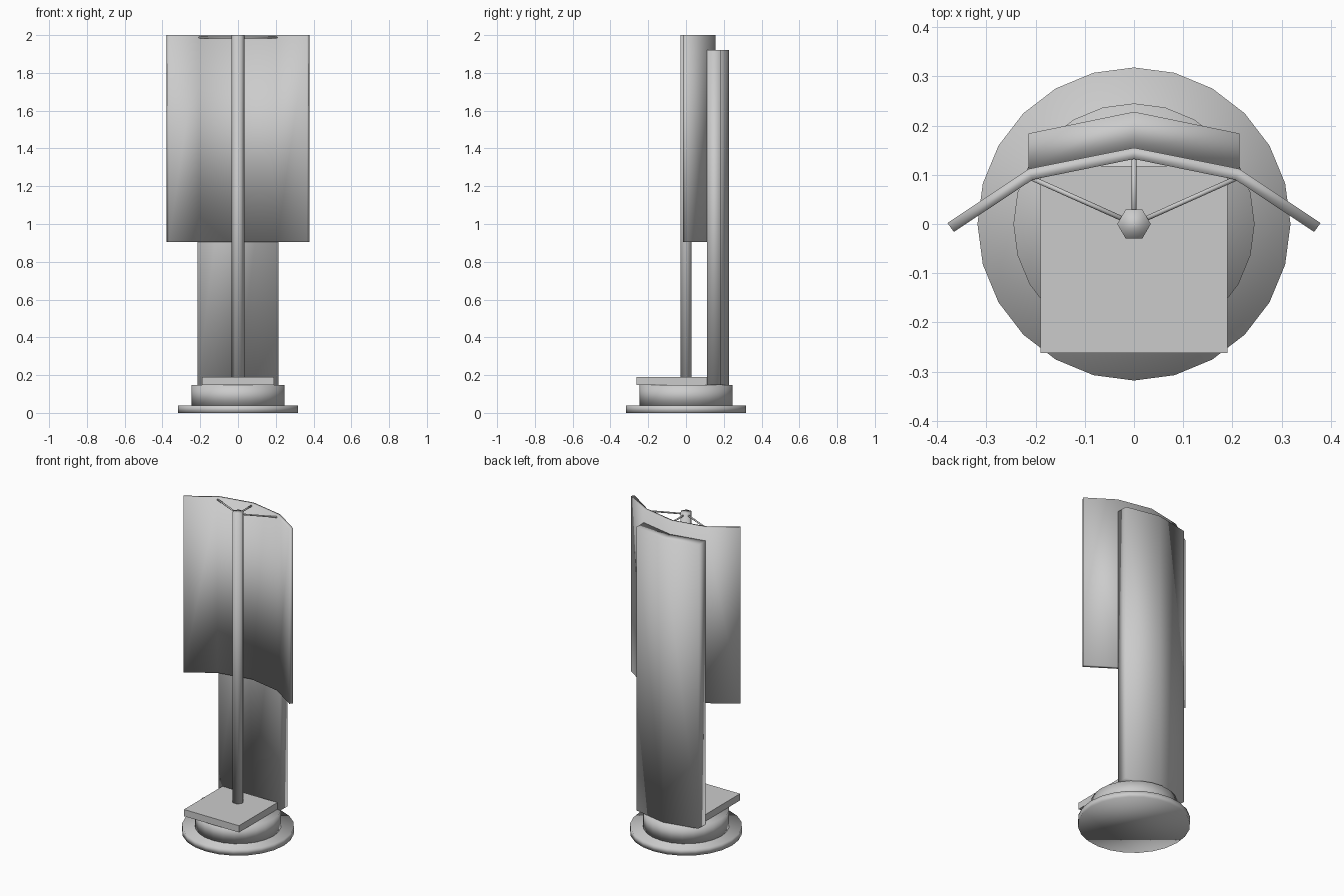
import bpy, bmesh, math
from mathutils import Vector

if "Cube" in bpy.data.objects:
    bpy.data.objects.remove(bpy.data.objects["Cube"])


def finish(name, bm, smooth=True):
    bmesh.ops.recalc_face_normals(bm, faces=bm.faces)
    me = bpy.data.meshes.new(name)
    bm.to_mesh(me)
    bm.free()
    for p in me.polygons:
        p.use_smooth = smooth
    ob = bpy.data.objects.new(name, me)
    bpy.context.collection.objects.link(ob)
    return ob


def rod(name, a, b, r, sides):
    """Capped cylinder from a to b."""
    a, b = Vector(a), Vector(b)
    bm = bmesh.new()
    bmesh.ops.create_cone(bm, cap_ends=True, segments=sides,
                          radius1=r, radius2=r, depth=(b - a).length)
    d = b - a
    if abs(d.x) + abs(d.y) > 1e-6:
        bm.transform(d.to_track_quat('Z', 'Y').to_matrix().to_4x4())
    bmesh.ops.translate(bm, verts=bm.verts, vec=(a + b) / 2)
    return finish(name, bm)


def bent_panel(name, inner, outer, z0, z1):
    """Symmetric folded panel; profiles run from the centre to the +x edge."""
    full = lambda p: [(-x, y) for x, y in reversed(p[1:])] + p
    inn, out = full(inner), full(outer)
    bm = bmesh.new()
    rings = [[[bm.verts.new((x, y, z)) for x, y in line] for line in (inn, out)]
             for z in (z0, z1)]
    (ib, ob), (it, ot) = rings
    for i in range(len(inn) - 1):
        for p, q in ((ib, it), (ob, ot), (ib, ob), (it, ot)):
            bm.faces.new((p[i], p[i + 1], q[i + 1], q[i]))
    for k in (0, -1):
        bm.faces.new((ib[k], ob[k], ot[k], it[k]))
    return finish(name, bm)


# Round foot and drum
rod("base_disc", (0, 0, 0), (0, 0, 0.04), 0.318, 24)
rod("base_drum", (0, 0, 0.04), (0, 0, 0.148), 0.245, 24)

# Square plate
bm = bmesh.new()
bmesh.ops.create_cube(bm, size=1)
bmesh.ops.scale(bm, verts=bm.verts, vec=(0.38, 0.38, 0.042))
bmesh.ops.translate(bm, verts=bm.verts, vec=(0, -0.072, 0.169))
finish("square_plate", bm, False)

# Hexagonal pole (corners on the x axis)
pole = rod("pole", (0, 0, 0.15), (0, 0, 2.0), 0.034, 6)
xs = [v.co for v in pole.data.vertices]
if max(c.x for c in xs) < 0.033:
    for c in xs:
        c.x, c.y = c.y, -c.x

# Wide upper panel and thick rear panel
bent_panel("upper_panel",
           [(0, 0.132), (0.206, 0.090), (0.366, -0.016)],
           [(0, 0.155), (0.214, 0.112), (0.379, 0.002)], 0.905, 2.0)
bent_panel("rear_panel",
           [(0, 0.155), (0.214, 0.112)],
           [(0, 0.228), (0.214, 0.184)], 0.148, 1.92)

# Struts joining the pole top to the upper panel
for name, x, y in (("left", -0.21, 0.094), ("middle", 0, 0.135), ("right", 0.21, 0.094)):
    rod("strut_" + name, (0, 0, 1.988), (x, y, 1.988), 0.005, 8)
